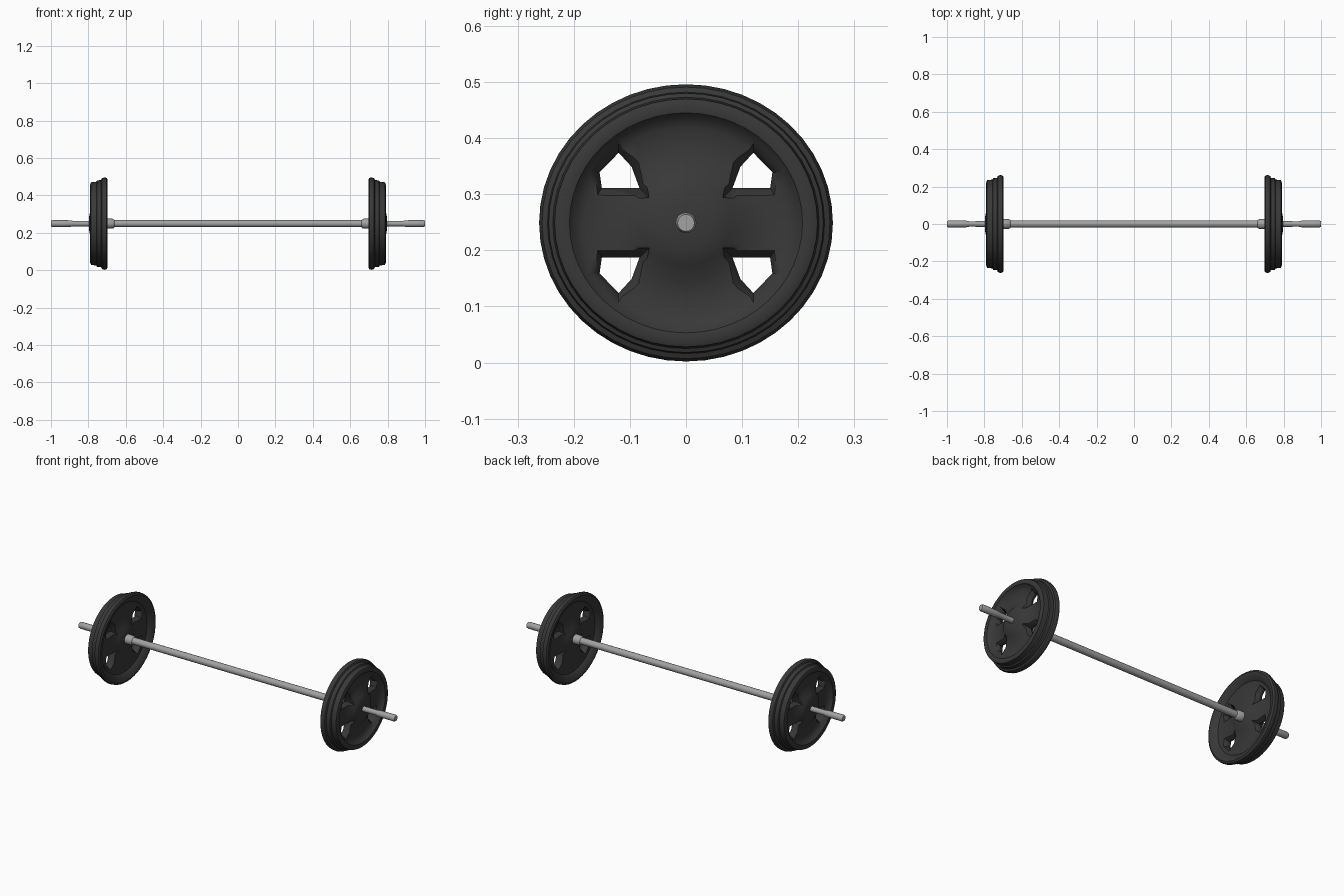
import bpy
import bmesh
from math import cos, sin, pi, radians

cube = bpy.data.objects.get("Cube")
if cube:
    bpy.data.objects.remove(cube, do_unlink=True)

CENTRE_Z = 0.249


def material(name, grey, rough):
    m = bpy.data.materials.new(name)
    m.use_nodes = True
    m.diffuse_color = (grey, grey, grey, 1)
    node = m.node_tree.nodes["Principled BSDF"]
    node.inputs["Base Color"].default_value = (grey, grey, grey, 1)
    node.inputs["Roughness"].default_value = rough
    return m


dark_iron = material("dark iron", 0.04, 0.7)
grey_steel = material("grey steel", 0.36, 0.6)


def loft(name, rings, mat, closed_ends=True):
    """Skin a list of equal-length rings of points and cap both ends."""
    bm = bmesh.new()
    loops = [[bm.verts.new(p) for p in ring] for ring in rings]
    for a, b in zip(loops, loops[1:]):
        for i in range(len(a)):
            j = (i + 1) % len(a)
            bm.faces.new((a[i], a[j], b[j], b[i]))
    bm.faces.new(loops[0])
    bm.faces.new(loops[-1])
    bmesh.ops.recalc_face_normals(bm, faces=bm.faces)
    mesh = bpy.data.meshes.new(name)
    bm.to_mesh(mesh)
    bm.free()
    mesh.materials.append(mat)
    obj = bpy.data.objects.new(name, mesh)
    obj.location.z = CENTRE_Z
    bpy.context.collection.objects.link(obj)
    return obj


def lathe(name, profile, mat, side=1, sides=48, widen=1.0):
    """Turn (x, radius) points about the x axis."""
    rings = [[(side * x, widen * r * cos(2 * pi * k / sides), r * sin(2 * pi * k / sides))
              for k in range(sides)] for x, r in profile]
    return loft(name, rings, mat)


def activate(obj):
    bpy.ops.object.select_all(action='DESELECT')
    obj.select_set(True)
    bpy.context.view_layer.objects.active = obj


def smooth(obj, angle):
    activate(obj)
    bpy.ops.object.shade_smooth_by_angle(angle=radians(angle))


# Wheel section: hub, web, rim, stepped tread, flange and dished back
wheel_profile = [
    (0.797, 0.01), (0.795, 0.045), (0.787, 0.075), (0.768, 0.1),
    (0.765, 0.17), (0.777, 0.188), (0.787, 0.196), (0.79, 0.21),
    (0.785, 0.221), (0.757, 0.224), (0.754, 0.231), (0.732, 0.233),
    (0.728, 0.242), (0.716, 0.247), (0.703, 0.245), (0.697, 0.235),
    (0.7, 0.216), (0.72, 0.195), (0.726, 0.1), (0.708, 0.065), (0.697, 0.01)]

# Window between spokes: throat outline and wider mouth outline
throat = [(0.083, 0.062), (0.15, 0.062), (0.154, 0.09), (0.12, 0.125), (0.097, 0.1)]
mouth = [(0.066, 0.045), (0.162, 0.042), (0.168, 0.09), (0.12, 0.143), (0.078, 0.112)]

for side, label in ((1, "left"), (-1, "right")):
    wheel = lathe("wheel_" + label, wheel_profile, dark_iron, side, widen=1.06)
    for sy in (1, -1):
        for sz in (1, -1):
            rings = [[(side * x, sy * y, sz * z) for y, z in outline]
                     for x, outline in ((0.67, mouth), (0.715, mouth), (0.742, throat),
                                        (0.75, throat), (0.775, mouth), (0.82, mouth))]
            cutter = loft("window_cutter", rings, dark_iron)
            cutter.hide_render = True
            activate(wheel)
            cut = wheel.modifiers.new("window", 'BOOLEAN')
            cut.operation = 'DIFFERENCE'
            cut.solver = 'EXACT'
            cut.object = cutter
            bpy.ops.object.modifier_apply(modifier=cut.name)
            bpy.data.objects.remove(cutter, do_unlink=True)
    smooth(wheel, 38)

# Axle with collars behind the wheels and thicker journal ends
half_axle = [(0.66, 0.019), (0.668, 0.026), (0.705, 0.027), (0.71, 0.019), (0.8, 0.015),
             (0.88, 0.0145), (0.9, 0.018), (0.99, 0.0185), (1.0, 0.015)]
axle_profile = [(-x, r) for x, r in reversed(half_axle)] + half_axle
smooth(lathe("axle", axle_profile, grey_steel, sides=20), 40)
